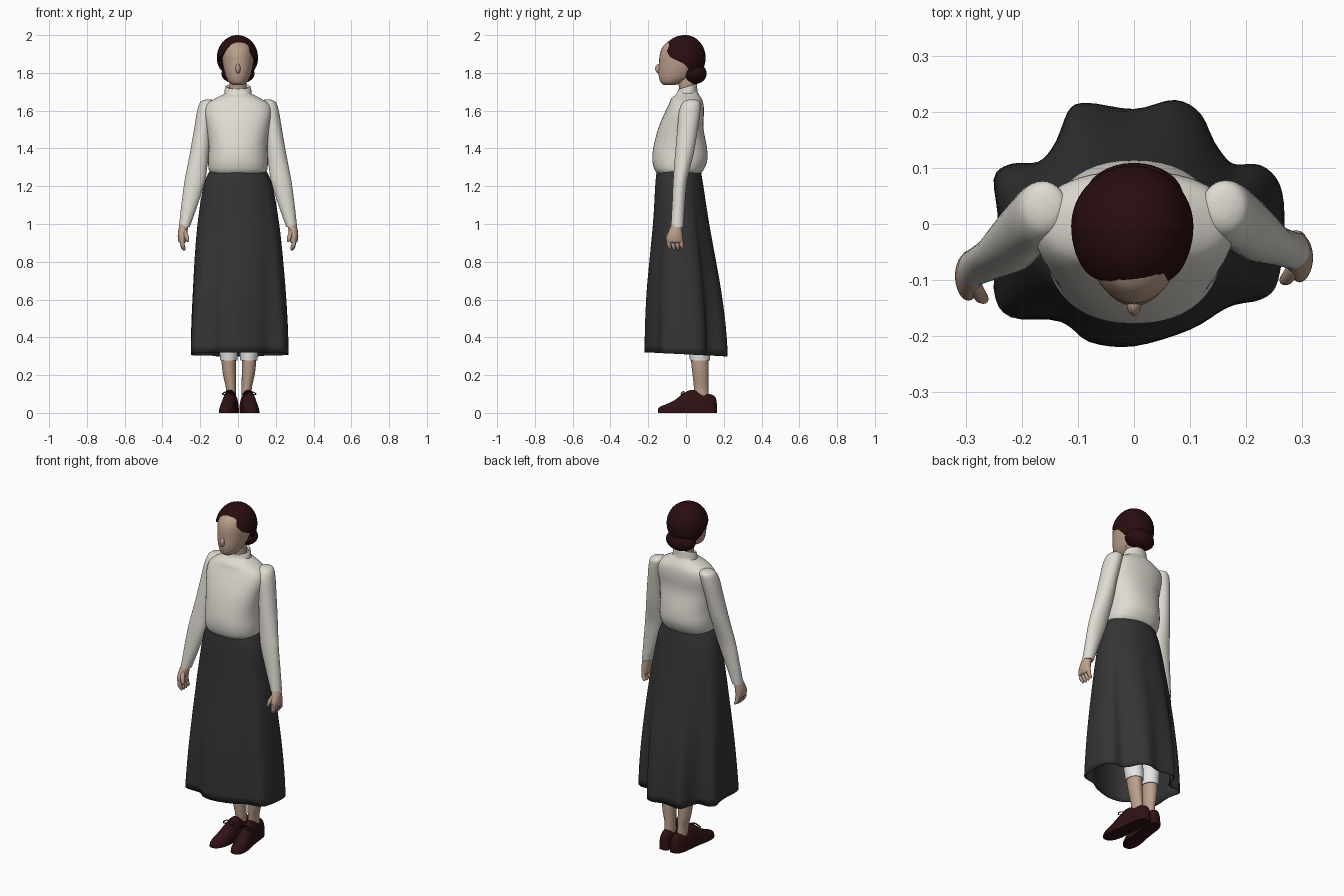
import bpy, bmesh, math
from mathutils import Vector

cube = bpy.data.objects.get("Cube")
if cube:
    bpy.data.objects.remove(cube, do_unlink=True)


def material(name, rgb):
    m = bpy.data.materials.new(name)
    m.use_nodes = True
    m.diffuse_color = (*rgb, 1)
    bsdf = m.node_tree.nodes["Principled BSDF"]
    bsdf.inputs["Base Color"].default_value = (*rgb, 1)
    bsdf.inputs["Roughness"].default_value = 0.8
    return m


SKIN = material("skin", (.50, .345, .26))
CREAM = material("cream cloth", (.74, .71, .65))
WHITE = material("white cloth", (.80, .79, .77))
CHARCOAL = material("charcoal wool", (.035, .035, .036))
HAIR = material("dark auburn hair", (.022, .004, .005))
LEATHER = material("dark brown leather", (.028, .006, .007))


def spline(rows, steps, closed=False):
    """Smooth curve through rows of numbers."""
    rows = [Vector(r) for r in rows]
    n, out = len(rows), []
    pick = (lambda i: rows[i % n]) if closed else (lambda i: rows[max(0, min(n - 1, i))])
    for i in range(n if closed else n - 1):
        a, b, c, d = (pick(i + k) for k in (-1, 0, 1, 2))
        for s in range(steps):
            t = s / steps
            out.append(b + (c - a) * (t / 2) + (a * 2 - b * 5 + c * 4 - d) * (t * t / 2)
                       + (b * 3 - a - c * 3 + d) * (t ** 3 / 2))
    return out if closed else out + [rows[-1]]


def power(v, e):
    return math.copysign(abs(v) ** e, v)


def loft(name, rings, mat, caps=True, sharp=60):
    """Skin a list of closed rings into one smooth object."""
    bm = bmesh.new()
    grid = [[bm.verts.new(p) for p in ring] for ring in rings]
    for low, high in zip(grid, grid[1:]):
        for i in range(len(low)):
            j = (i + 1) % len(low)
            bm.faces.new((low[i], low[j], high[j], high[i]))
    if caps:
        bm.faces.new(grid[0])
        bm.faces.new(grid[-1])
    bmesh.ops.recalc_face_normals(bm, faces=bm.faces)
    mesh = bpy.data.meshes.new(name)
    bm.to_mesh(mesh)
    bm.free()
    for poly in mesh.polygons:
        poly.use_smooth = True
    mesh.set_sharp_from_angle(angle=math.radians(sharp))
    mesh.materials.append(mat)
    obj = bpy.data.objects.new(name, mesh)
    bpy.context.collection.objects.link(obj)
    return obj


def column(name, rows, mat, steps=4, sides=32, square=1.0, tilt=0, place=None, caps=True):
    """Stacked ovals; each row is height, centre x, centre y, half width, half depth."""
    rings = []
    for z, cx, cy, hx, hy in spline(rows, steps):
        ring = []
        for k in range(sides):
            a = math.tau * k / sides
            x, y = cx + hx * power(math.cos(a), square), cy + hy * power(math.sin(a), square)
            p = Vector((x, y, z + tilt * y))
            ring.append(place(p) if place else p)
        rings.append(ring)
    return loft(name, rings, mat, caps)


def body(rows):
    """Turn height, half width, front, back into column rows."""
    return [(z, 0, (f + b) / 2, w, (b - f) / 2) for z, w, f, b in rows]


def blob(name, centre, size, mat):
    bpy.ops.mesh.primitive_uv_sphere_add(segments=32, ring_count=20, radius=1, location=centre)
    obj = bpy.context.object
    obj.name, obj.scale = name, size
    obj.data.materials.append(mat)
    bpy.ops.object.shade_smooth()
    return obj


# Blouse body, gathered over the waistband
column("blouse", body([
    (1.265, .14, -.15, .075), (1.29, .155, -.168, .095), (1.34, .158, -.178, .113),
    (1.41, .155, -.172, .11), (1.51, .165, -.146, .092), (1.59, .178, -.112, .095),
    (1.635, .165, -.09, .092), (1.665, .12, -.077, .082), (1.69, .072, -.05, .066),
    (1.71, .062, -.042, .058)]), CREAM, square=.88, sides=48)

# Standing collar, higher at the back
column("collar", body([
    (1.67, .074, -.05, .064), (1.695, .072, -.046, .06), (1.72, .068, -.042, .058),
    (1.726, .063, -.038, .054), (1.715, .055, -.03, .047)]), CREAM, tilt=.3, caps=False)

# Skirt: oval waist blending into a fluted hem
hem = spline([
    (0, -.218), (-.08, -.21), (-.13, -.173), (-.22, -.166), (-.25, -.116), (-.24, 0),
    (-.25, .08), (-.22, .107), (-.165, .11), (-.14, .135), (-.118, .2), (-.085, .216),
    (0, .205), (.073, .221), (.12, .195), (.145, .135), (.17, .107), (.225, .105),
    (.26, .07), (.268, 0), (.257, -.1), (.228, -.134), (.163, -.148), (.1, -.187)], 4, closed=True)
levels = spline([
    (1.285, .148, -.155, .078), (1.2, .182, -.162, .09), (1, .21, -.168, .11),
    (.8, .226, -.182, .135), (.6, .24, -.2, .165), (.31, .262, -.218, .21)], 5)
rings = []
for z, w, front, back in levels:
    t = ((1.285 - z) / .975) ** 1.6
    ring = []
    for h in hem:
        a = math.atan2(h.y / .22, h.x / .26)
        oval = Vector((w * math.cos(a), (front + back) / 2 + (back - front) / 2 * math.sin(a)))
        p = oval.lerp(h, t)
        ring.append((p.x, p.y, z - .05 * t * p.y))
    rings.append(ring)
skirt = loft("skirt", rings, CHARCOAL, caps=False)
cloth = skirt.modifiers.new("cloth thickness", "SOLIDIFY")
cloth.thickness = .006

# Head, nose and neck
column("head", body([
    (1.735, .022, -.115, -.06), (1.748, .045, -.133, -.02), (1.775, .062, -.143, .03),
    (1.81, .073, -.146, .06), (1.85, .081, -.143, .08), (1.89, .085, -.14, .088),
    (1.925, .082, -.13, .085), (1.955, .068, -.108, .075), (1.98, .035, -.06, .04)]), SKIN)
blob("nose", (0, -.143, 1.822), (.013, .02, .026), SKIN)
column("neck", [(1.66, 0, .01, .05, .045), (1.72, 0, .006, .046, .043),
                (1.8, 0, -.005, .046, .045)], SKIN)

# Hair cap: a dome whose lower edge follows the hairline
hairline = [(0, .58), (.45, .52), (.9, .08), (1.5, -.2), (1.9, -.6), (math.pi, -.6)]


def hairline_at(a):
    for (a0, c0), (a1, c1) in zip(hairline, hairline[1:]):
        if a <= a1 + .001:
            return c0 + (c1 - c0) * (a - a0) / (a1 - a0)


sides, layers = 64, 18
rings = []
for layer in range(layers + 2):
    share = min(1, max(.03, layer / layers))
    ring = []
    for k in range(sides):
        a = math.tau * k / sides
        turn = min(a, math.tau - a)
        polar = share * math.acos(hairline_at(turn) - .06 * math.sin(a) * math.cos(turn / 2))
        grow = .84 if layer > layers else 1
        depth = .128 if turn < math.pi / 2 else .108
        ring.append((-.003 + .109 * grow * math.sin(polar) * math.sin(a),
                     -.004 - depth * grow * math.sin(polar) * math.cos(a),
                     1.88 + .12 * grow * math.cos(polar)))
    rings.append(ring)
loft("hair", rings, HAIR)
blob("hair_bun", (0, .047, 1.797), (.088, .062, .056), HAIR)

# Arms, hands, legs and feet
arm = [(1.658, .155, .03, .018, .02), (1.645, .16, .03, .04, .045), (1.6, .17, .02, .046, .056),
       (1.5, .187, .008, .046, .054), (1.39, .202, -.006, .05, .05), (1.3, .216, -.02, .053, .043),
       (1.22, .23, -.032, .054, .037), (1.1, .257, -.04, .043, .034), (.985, .284, -.047, .029, .033)]
palm = [(1.01, .284, -.047, .021, .024), (.97, .291, -.055, .025, .034), (.935, .295, -.06, .024, .042),
        (.908, .295, -.06, .02, .042), (.9, .294, -.06, .012, .036)]
shoe = [(.163, .012, .05), (.155, .026, .085), (.125, .037, .1), (.08, .039, .108), (.03, .039, .122),
        (-.015, .041, .102), (-.06, .045, .068), (-.105, .041, .046), (-.135, .028, .034), (-.148, .01, .022)]

for side, s in (("left", 1), ("right", -1)):
    def place(p, s=s):
        swing = 0 if s > 0 else -.03 * (1.66 - p.z) / .67
        return Vector((s * p.x, p.y + swing, p.z))

    column(side + "_sleeve", arm, CREAM, place=place)
    column(side + "_hand", palm, SKIN, place=place)
    for i in range(4):
        y, drop = -.093 + .022 * i, .004 * abs(i - 1.3)
        column(f"{side}_finger_{i + 1}", [
            (.925, .295, y, .011, .011), (.89, .294, y + .003, .012, .011),
            (.868 + drop, .288, y + .007, .01, .009), (.858 + drop, .285, y + .008, .004, .004)],
            SKIN, sides=12, place=place)
    column(side + "_thumb", [
        (.97, .284, -.075, .01, .012), (.94, .275, -.094, .012, .012),
        (.915, .268, -.1, .009, .009), (.905, .266, -.1, .003, .003)], SKIN, sides=12, place=place)

    # Leg and undergarment cuff
    x = .058 if s > 0 else -.049
    ankle = x - s * .012
    column(side + "_leg", [
        (.07, ankle, .083, .027, .038), (.13, ankle, .08, .027, .038), (.2, x - s * .004, .077, .034, .042),
        (.27, x, .073, .038, .046), (.36, x, .07, .04, .048)], SKIN)
    column(side + "_bloomer", [
        (.278, x, .072, .044, .052), (.3, x, .072, .047, .054), (.5, x + s * .01, .055, .055, .062),
        (1, s * .075, -.01, .07, .085)], WHITE)

    # Shoe with a flat sole, turned slightly outward
    def shoe_x(y, s=s):
        return (.059 if s > 0 else -.047) - s * .12 * y

    rings = []
    for y, w, top in spline(shoe, 4):
        angles = [math.tau * k / 32 for k in range(32)]
        rings.append([(shoe_x(y) + w * power(math.cos(a), .75), y,
                       top * max(0, math.sin(a)) ** .9) for a in angles])
    loft(side + "_shoe", rings, LEATHER, sharp=50)

    # Lace bow
    for wing in (-1, 1):
        bpy.ops.mesh.primitive_torus_add(
            major_segments=20, minor_segments=8, major_radius=.014, minor_radius=.003,
            location=(shoe_x(-.01) + wing * .018, -.018, .105), rotation=(.6, wing * .35, 0))
        bow = bpy.context.object
        bow.name = side + "_lace_bow"
        bow.scale = (1.2, .7, 1)
        bow.data.materials.append(LEATHER)
        bpy.ops.object.shade_smooth()
